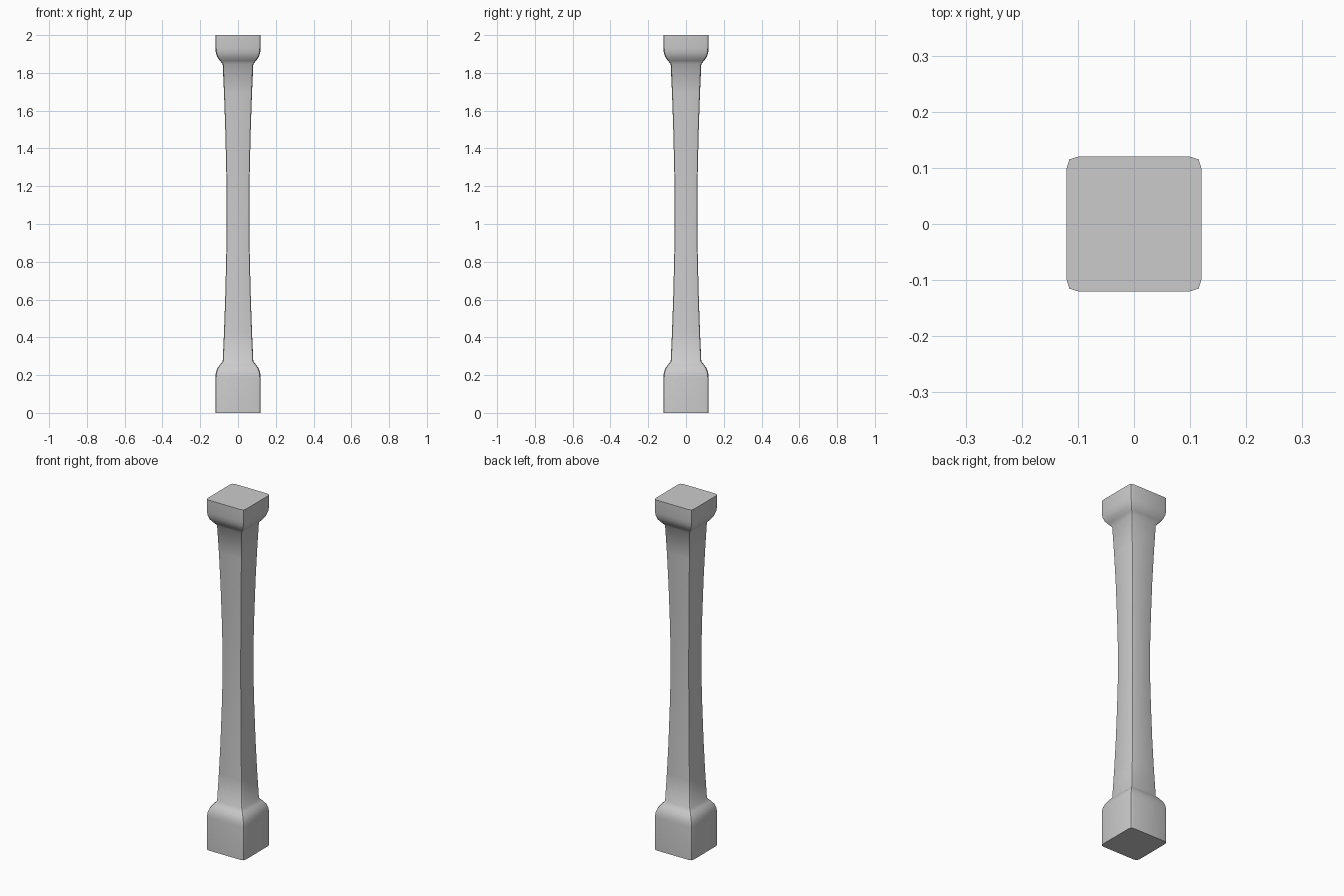
import bpy
import bmesh

cube = bpy.data.objects.get("Cube")
if cube:
    bpy.data.objects.remove(cube, do_unlink=True)

# Single stone-grey material
GREY = (0.6, 0.6, 0.6, 1)
mat = bpy.data.materials.new("light grey")
mat.use_nodes = True
mat.diffuse_color = GREY
mat.node_tree.nodes["Principled BSDF"].inputs["Base Color"].default_value = GREY

# Vertical profile as (half width, height): foot block, flare, waisted shaft, flare, cap block
foot = [(0.12, 0), (0.12, 0.19), (0.117, 0.215), (0.109, 0.237), (0.096, 0.255), (0.081, 0.273)]
shaft = [(0.074, 0.43), (0.068, 0.6), (0.063, 0.8), (0.06, 0.96),
         (0.06, 1.15), (0.063, 1.32), (0.068, 1.52), (0.074, 1.69)]
cap = [(0.081, 1.847), (0.096, 1.865), (0.109, 1.883), (0.117, 1.905), (0.12, 1.93), (0.12, 2)]

# Square section with eased corners, one quarter turned four times
section = []
for corner in range(4):
    for x, y in [(1, 0.83), (0.96, 0.96), (0.83, 1)]:
        for _ in range(corner):
            x, y = -y, x
        section.append((x, y))
n = len(section)

# Loft the section through the profile
bm = bmesh.new()
rings = [[bm.verts.new((x * r, y * r, z)) for x, y in section]
         for r, z in foot + shaft + cap]
for low, high in zip(rings, rings[1:]):
    for i in range(n):
        j = (i + 1) % n
        bm.faces.new((low[i], low[j], high[j], high[i])).smooth = True
    # Crisp arris down each corner
    for i in range(1, n, 3):
        bm.edges.get((low[i], high[i])).smooth = False

# Flat ends with crisp rims
for ring in (rings[0][::-1], rings[-1]):
    end = bm.faces.new(ring)
    for edge in end.edges:
        edge.smooth = False

mesh = bpy.data.meshes.new("baluster")
bm.to_mesh(mesh)
bm.free()
mesh.materials.append(mat)
bpy.context.collection.objects.link(bpy.data.objects.new("baluster", mesh))
